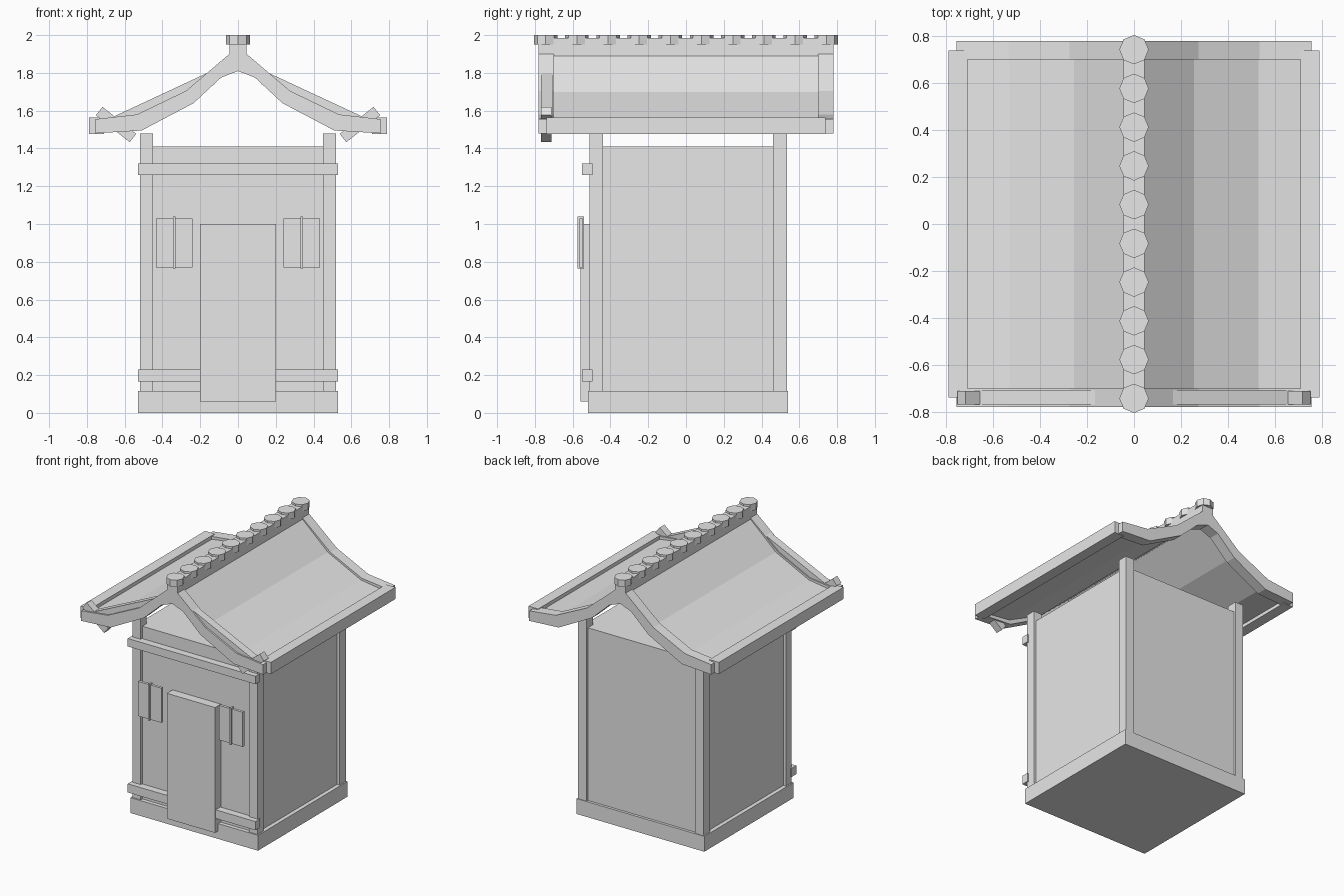
import bpy, bmesh, math

if "Cube" in bpy.data.objects:
    bpy.data.objects.remove(bpy.data.objects["Cube"])

grey = bpy.data.materials.new("plain grey")
grey.diffuse_color = (0.8, 0.8, 0.8, 1)
grey.use_nodes = True
grey.node_tree.nodes["Principled BSDF"].inputs["Base Color"].default_value = grey.diffuse_color


def finish(name, bm):
    bmesh.ops.recalc_face_normals(bm, faces=bm.faces)
    me = bpy.data.meshes.new(name)
    bm.to_mesh(me)
    bm.free()
    me.materials.append(grey)
    ob = bpy.data.objects.new(name, me)
    bpy.context.collection.objects.link(ob)
    return ob


def box(name, x, y, z):
    """Box from (min, max) ranges."""
    return prism(name, [(x[0], z[0]), (x[1], z[0]), (x[1], z[1]), (x[0], z[1])], *y)


def prism(name, pts, y0, y1):
    """Extrude an x-z outline from y0 to y1."""
    bm = bmesh.new()
    f = bm.faces.new([bm.verts.new((x, y0, z)) for x, z in pts])
    ext = bmesh.ops.extrude_face_region(bm, geom=[f])["geom"]
    bmesh.ops.translate(bm, vec=(0, y1 - y0, 0),
                        verts=[v for v in ext if isinstance(v, bmesh.types.BMVert)])
    return finish(name, bm)


def bar(name, a, b, up, down, y0, y1):
    """Straight bar along a-b in the x-z plane, with offsets to each side."""
    dx, dz = b[0] - a[0], b[1] - a[1]
    n = math.hypot(dx, dz)
    nx, nz = -dz / n, dx / n
    prism(name, [(p[0] + nx * o, p[1] + nz * o)
                 for p, o in ((a, down), (b, down), (b, up), (a, up))], y0, y1)


def roof_outline(top, bottom):
    """Mirror the right half (listed from the ridge out) into a closed outline."""
    half = top + bottom[::-1]
    return half + [(-x, z) for x, z in half[::-1] if x > 0]


# Base, walls and corner posts
box("base", (-0.53, 0.53), (-0.52, 0.54), (0, 0.115))
box("walls", (-0.5, 0.5), (-0.49, 0.52), (0.1, 1.41))
for s, side in ((-1, "left"), (1, "right")):
    x = sorted((s * 0.45, s * 0.52))
    box("front_post_" + side, x, (-0.51, -0.44), (0.1, 1.48))
    box("back_post_" + side, x, (0.46, 0.535), (0.1, 1.48))

# Front beams, door and windows
box("upper_beam", (-0.53, 0.53), (-0.55, -0.495), (1.26, 1.32))
box("lower_beam", (-0.53, 0.53), (-0.55, -0.495), (0.165, 0.23))
box("door", (-0.2, 0.2), (-0.558, -0.485), (0.06, 1.0))
for s, side in ((-1, "left"), (1, "right")):
    box("window_" + side, sorted((s * 0.24, s * 0.435)), (-0.565, -0.545), (0.77, 1.03))
    box("window_bar_" + side, sorted((s * 0.33, s * 0.345)), (-0.575, -0.54), (0.765, 1.04))

# Curved roof panel
prism("roof_panel", roof_outline(
    [(0, 1.93), (0.04, 1.895), (0.255, 1.70), (0.53, 1.565), (0.73, 1.535)],
    [(0, 1.87), (0.245, 1.66), (0.52, 1.525), (0.73, 1.50)]), -0.72, 0.72)

# Thicker gable frames at both ends
frame = roof_outline(
    [(0, 1.93), (0.04, 1.905), (0.275, 1.705), (0.535, 1.58), (0.755, 1.555)],
    [(0, 1.81), (0.09, 1.775), (0.235, 1.64), (0.51, 1.495), (0.755, 1.48)])
prism("front_gable_frame", frame, -0.78, -0.70)
prism("back_gable_frame", frame, 0.70, 0.78)

# Eave bars, front gable boards and crossing pegs
for s, side in ((-1, "left"), (1, "right")):
    box("eave_" + side, sorted((s * 0.71, s * 0.79)), (-0.738, 0.738), (1.477, 1.565))
    bar("gable_board_" + side, (s * 0.153, 1.804), (s * 0.66, 1.568),
        0 if s > 0 else 0.07, -0.07 if s > 0 else 0, -0.768, -0.708)
    bar("gable_peg_" + side, (s * 0.735, 1.598), (s * 0.556, 1.455),
        0.028, -0.028, -0.768, -0.712)

# Ridge beam with a row of octagonal caps
box("ridge_beam", (-0.045, 0.045), (-0.78, 0.78), (1.88, 1.985))
bm = bmesh.new()
for i in range(10):
    new = bmesh.ops.create_cone(bm, cap_ends=True, segments=8, radius1=0.0625,
                                radius2=0.0625, depth=0.05)["verts"]
    bmesh.ops.translate(bm, verts=new, vec=(0, -0.7425 + 0.165 * i, 1.975))
finish("ridge_caps", bm)
